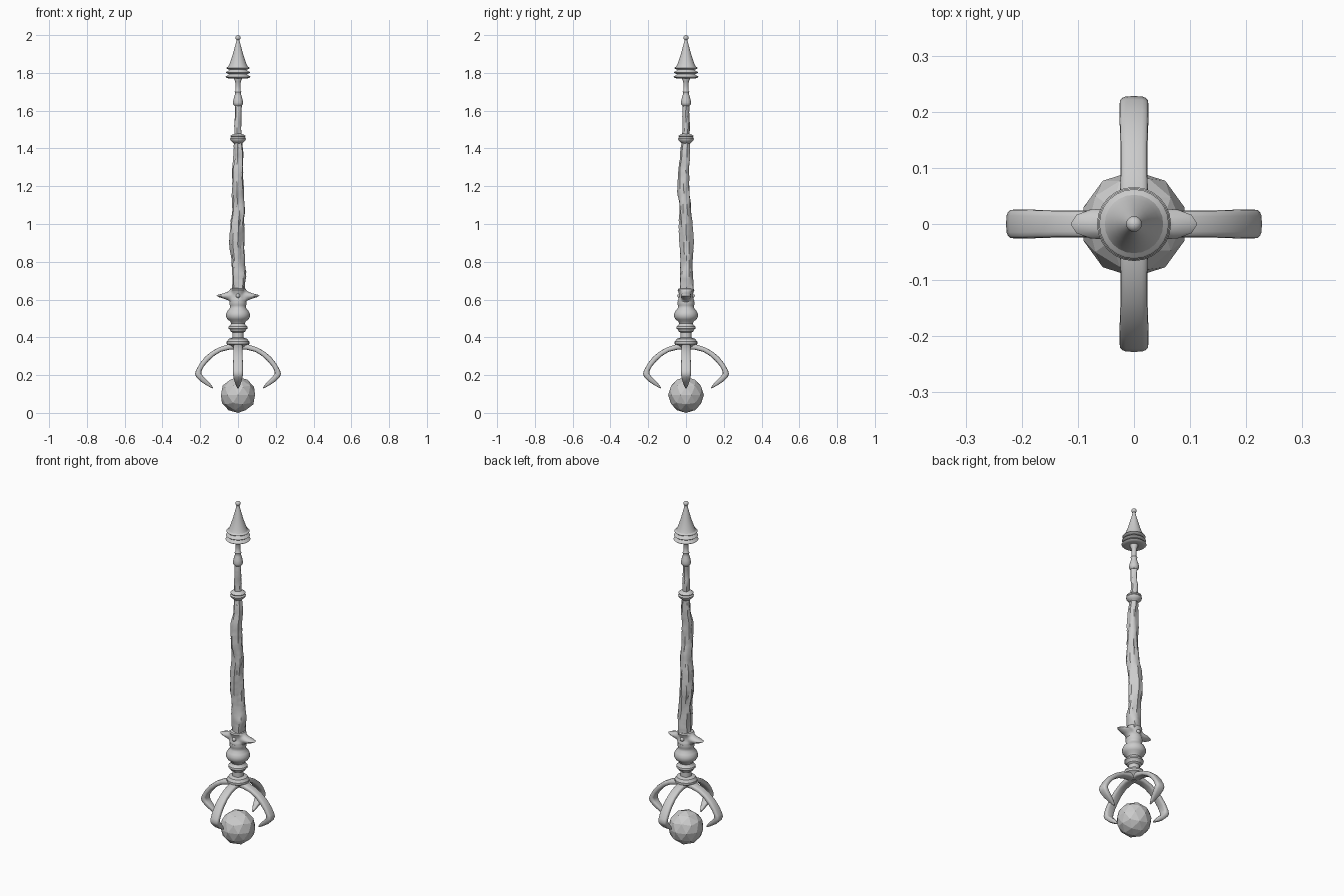
import bpy, bmesh, random
from math import sin, cos, pi, radians, copysign
from mathutils import Vector, noise

random.seed(4)


def finish(name, bm, smooth=40):
    bmesh.ops.recalc_face_normals(bm, faces=bm.faces[:])
    me = bpy.data.meshes.new(name)
    bm.to_mesh(me)
    bm.free()
    ob = bpy.data.objects.new(name, me)
    bpy.context.collection.objects.link(ob)
    if smooth:
        bpy.ops.object.select_all(action='DESELECT')
        ob.select_set(True)
        bpy.context.view_layer.objects.active = ob
        bpy.ops.object.shade_smooth_by_angle(angle=radians(smooth))
    return ob


def loft(name, rings, smooth=40):
    """Skin a list of equal-length point rings and cap both ends."""
    bm = bmesh.new()
    loops = [[bm.verts.new(p) for p in ring] for ring in rings]
    n = len(loops[0])
    for a, b in zip(loops, loops[1:]):
        for i in range(n):
            j = (i + 1) % n
            bm.faces.new((a[i], a[j], b[j], b[i]))
    bm.faces.new(loops[0])
    bm.faces.new(loops[-1])
    return finish(name, bm, smooth)


def lathe(name, profile, n=24, smooth=40):
    """Profile entries are (z, radius) or (z, radius, side wing length)."""
    rings = []
    for z, r, *wing in profile:
        w = wing[0] if wing else 0
        ring = []
        for i in range(n):
            a = 2 * pi * i / n
            d = r + w * abs(cos(a)) ** 10
            ring.append((d * cos(a), d * sin(a), z))
        rings.append(ring)
    return loft(name, rings, smooth)


def lerp(table, z):
    for a, b in zip(table, table[1:]):
        if z <= b[0]:
            t = (z - a[0]) / (b[0] - a[0])
            t = t * t * (3 - 2 * t)
            return [p + (q - p) * t for p, q in zip(a[1:], b[1:])]
    return list(table[-1][1:])


def gnarled(name, table, rough, step=0.012, n=18):
    """Wooden shaft: table rows are (z, centre x, centre y, radius)."""
    z0, z1 = table[0][0], table[-1][0]
    count = round((z1 - z0) / step)
    rings = []
    for k in range(count + 1):
        z = z0 + (z1 - z0) * k / count
        cx, cy, r = lerp(table, z)
        ring = []
        for i in range(n):
            a = 2 * pi * i / n
            grain = noise.noise(Vector((2.2 * cos(a), 2.2 * sin(a), z * 7)))
            d = r * (1 + rough * grain + 0.05 * sin(3 * a + 9 * z))
            d += random.uniform(-0.0012, 0.0012)
            ring.append((cx + d * cos(a), cy + d * sin(a), z))
        rings.append(ring)
    return loft(name, rings, 35)


def ball(name, z, r, y=0, subdiv=2, smooth=0):
    bm = bmesh.new()
    bmesh.ops.create_icosphere(bm, subdivisions=subdiv, radius=r)
    bmesh.ops.translate(bm, verts=bm.verts[:], vec=(0, y, z))
    return finish(name, bm, smooth)


# Faceted orb
ball("orb", 0.095, 0.095)

# Claws: outer edge (x, z), inner edge (x, z), half width
claw = [
    (0.010, 0.368, 0.010, 0.335, 0.024), (0.055, 0.362, 0.045, 0.335, 0.025),
    (0.100, 0.347, 0.090, 0.324, 0.024), (0.140, 0.325, 0.125, 0.303, 0.024),
    (0.175, 0.296, 0.155, 0.276, 0.025), (0.203, 0.260, 0.180, 0.247, 0.026),
    (0.222, 0.226, 0.194, 0.222, 0.026), (0.228, 0.207, 0.194, 0.207, 0.026),
    (0.221, 0.190, 0.185, 0.194, 0.025), (0.196, 0.165, 0.167, 0.177, 0.020),
    (0.165, 0.145, 0.147, 0.155, 0.012), (0.136, 0.130, 0.132, 0.134, 0.003),
]
for k, side in enumerate(("right", "back", "left", "front")):
    ca, sa = round(cos(k * pi / 2)), round(sin(k * pi / 2))
    rings = []
    for ox, oz, ix, iz, hw in claw:
        ring = []
        for i in range(16):
            a = 2 * pi * i / 16
            u = copysign(abs(cos(a)) ** 0.6, cos(a))
            v = copysign(abs(sin(a)) ** 0.6, sin(a)) * hw
            x = (ox + ix) / 2 + u * (ox - ix) / 2
            z = (oz + iz) / 2 + u * (oz - iz) / 2
            ring.append((x * ca - v * sa, x * sa + v * ca, z))
        rings.append(ring)
    loft("claw_" + side, rings, 45)

# Turned socket above the claws
lathe("socket", [
    (0.340, 0.030), (0.357, 0.045), (0.365, 0.060), (0.377, 0.060),
    (0.384, 0.054), (0.392, 0.050), (0.398, 0.030), (0.425, 0.030),
    (0.432, 0.040), (0.440, 0.042), (0.448, 0.052), (0.458, 0.050),
    (0.464, 0.040), (0.474, 0.036), (0.484, 0.041), (0.495, 0.055),
    (0.508, 0.063), (0.525, 0.063), (0.540, 0.056), (0.553, 0.044),
    (0.568, 0.042), (0.575, 0.046), (0.590, 0.044)])

# Winged guard with a stud front and back
lathe("guard", [
    (0.580, 0.040), (0.594, 0.044, 0.004), (0.603, 0.040, 0.030),
    (0.612, 0.037, 0.062), (0.620, 0.036, 0.077), (0.626, 0.036, 0.068),
    (0.634, 0.038, 0.035), (0.642, 0.041, 0.012), (0.650, 0.044),
    (0.657, 0.040), (0.660, 0.030)], n=40)
for side, y in (("front", -0.035), ("back", 0.035)):
    ball("guard_stud_" + side, 0.62, 0.012, y, smooth=60)

# Gnarled wooden shaft
gnarled("shaft", [
    (0.640, 0.005, 0.002, 0.034), (0.720, 0.008, 0.002, 0.036),
    (0.800, 0.000, 0.004, 0.034), (0.900, -0.008, 0.002, 0.036),
    (1.000, -0.004, 0.000, 0.034), (1.080, 0.004, -0.004, 0.031),
    (1.180, 0.000, -0.012, 0.030), (1.280, -0.002, -0.012, 0.029),
    (1.360, 0.003, -0.004, 0.025), (1.450, 0.000, 0.000, 0.021)], 0.32)

# Ring and thin upper shaft
lathe("shaft_ring", [
    (1.425, 0.020), (1.434, 0.030), (1.443, 0.040), (1.452, 0.042),
    (1.460, 0.036), (1.466, 0.040), (1.472, 0.032), (1.478, 0.018)])
gnarled("upper_shaft", [
    (1.470, 0, 0, 0.019), (1.520, -0.002, 0.001, 0.019),
    (1.580, 0.001, -0.002, 0.017), (1.640, 0, 0, 0.018)], 0.22, n=14)
lathe("neck", [
    (1.625, 0.018), (1.632, 0.025), (1.642, 0.027), (1.660, 0.024),
    (1.680, 0.018), (1.692, 0.015), (1.700, 0.018), (1.706, 0.013),
    (1.730, 0.013), (1.755, 0.015), (1.768, 0.022), (1.785, 0.022)], n=16)

# Tiered spire and finial
for k, (z, r) in enumerate(((1.770, 0.066), (1.793, 0.064), (1.816, 0.062))):
    lathe("spire_tier_%d" % (k + 1), [
        (z + 0.005, 0.020), (z, r - 0.018), (z + 0.004, r - 0.006),
        (z + 0.009, r), (z + 0.013, r - 0.003), (z + 0.018, r - 0.014),
        (z + 0.024, r - 0.018)])
lathe("spire", [
    (1.825, 0.056), (1.836, 0.050), (1.850, 0.044), (1.875, 0.035),
    (1.900, 0.027), (1.930, 0.019), (1.955, 0.012), (1.980, 0.006)])
ball("finial", 1.986, 0.014, subdiv=3, smooth=60)
